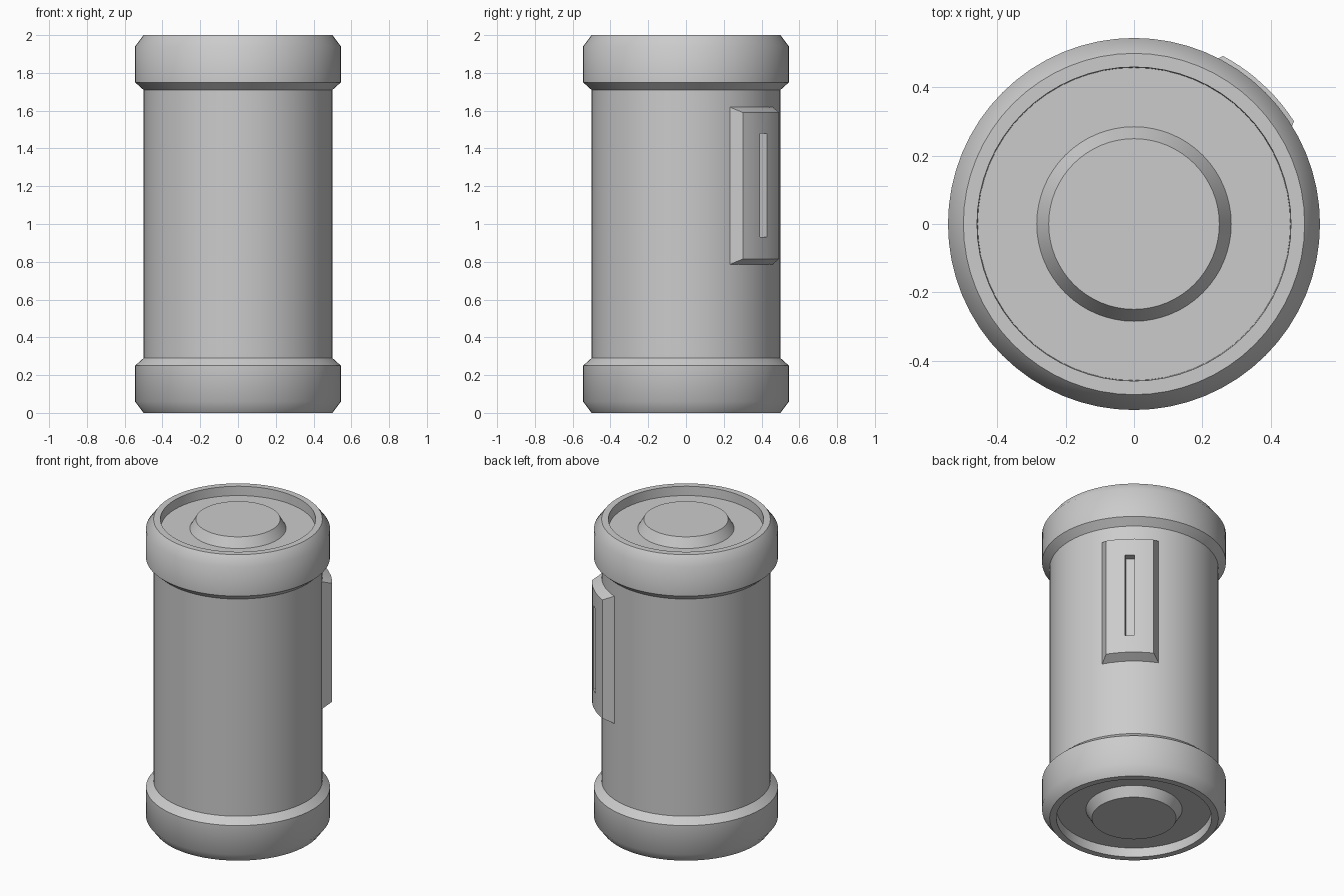
import bpy, bmesh
from math import radians, sin, cos, pi

if "Cube" in bpy.data.objects:
    bpy.data.objects.remove(bpy.data.objects["Cube"])

SIDES = 64
MID = 1.0  # half height, object origins sit here so parts mirror about it


def finish(name, bm, angle):
    mesh = bpy.data.meshes.new(name)
    bm.to_mesh(mesh)
    bm.free()
    ob = bpy.data.objects.new(name, mesh)
    ob.location.z = MID
    bpy.context.collection.objects.link(ob)
    bpy.ops.object.select_all(action='DESELECT')
    ob.select_set(True)
    bpy.context.view_layer.objects.active = ob
    bpy.ops.object.shade_smooth_by_angle(angle=radians(angle))
    return ob


def lathe(name, profile, angle=40):
    bm = bmesh.new()
    vs = [bm.verts.new((r, 0, z - MID)) for r, z in profile]
    es = [bm.edges.new(p) for p in zip(vs, vs[1:])]
    bmesh.ops.spin(bm, geom=vs + es, cent=(0, 0, 0), axis=(0, 0, 1),
                   angle=2 * pi, steps=SIDES, use_merge=False)
    bmesh.ops.remove_doubles(bm, verts=bm.verts, dist=1e-4)
    bmesh.ops.recalc_face_normals(bm, faces=bm.faces)
    return finish(name, bm, angle)


# Main barrel
lathe("barrel", [(0.5, 0.27), (0.5, 1.73)])

# End caps: raised boss, recessed floor, rim and chamfered collar
caps = lathe("end_caps", [(0, 0), (0.25, 0), (0.285, 0.06), (0.458, 0.06),
                          (0.46, 0), (0.5, 0), (0.545, 0.06),
                          (0.545, 0.25), (0.498, 0.292)])
mirror = caps.modifiers.new("both_ends", 'MIRROR')
mirror.use_axis = (False, False, True)
mirror.use_mirror_merge = False

# Curved side plate with bevelled border and a sunken slot
CENTRE, R_BASE, R_FACE, R_SLOT = 47.4, 0.497, 0.557, 0.507
angles = [-19.8, -14.7, -11.8, -8.8, -5.8, -2.85, 2.85, 5.8, 8.8, 11.8, 14.7, 19.8]
heights = [0.785, 0.815, 0.93, 1.48, 1.59, 1.62]
bm = bmesh.new()
rows = []
for z in heights:
    row = []
    for a in angles:
        edge = abs(a) > 19 or z in (heights[0], heights[-1])
        r = R_BASE if edge else R_FACE
        t = radians(CENTRE + a)
        row.append(bm.verts.new((r * cos(t), r * sin(t), z - MID)))
    # border corners follow the side edges, drop the redundant in-between columns
    rows.append(row)
slot = None
for j in range(len(heights) - 1):
    for i in range(len(angles) - 1):
        f = bm.faces.new((rows[j][i], rows[j][i + 1],
                          rows[j + 1][i + 1], rows[j + 1][i]))
        if j == 2 and i == 5:
            slot = f
# Spread the top and bottom border columns so the bevel mitres into the corners
for row, z in ((rows[0], heights[0]), (rows[-1], heights[-1])):
    for i in (1, -2):
        row[i].co = row[0 if i == 1 else -1].co
bmesh.ops.remove_doubles(bm, verts=bm.verts, dist=1e-4)
floor = bmesh.ops.extrude_discrete_faces(bm, faces=[slot])["faces"][0]
for v in floor.verts:
    v.co.x *= R_SLOT / R_FACE
    v.co.y *= R_SLOT / R_FACE
finish("side_plate", bm, 25)
